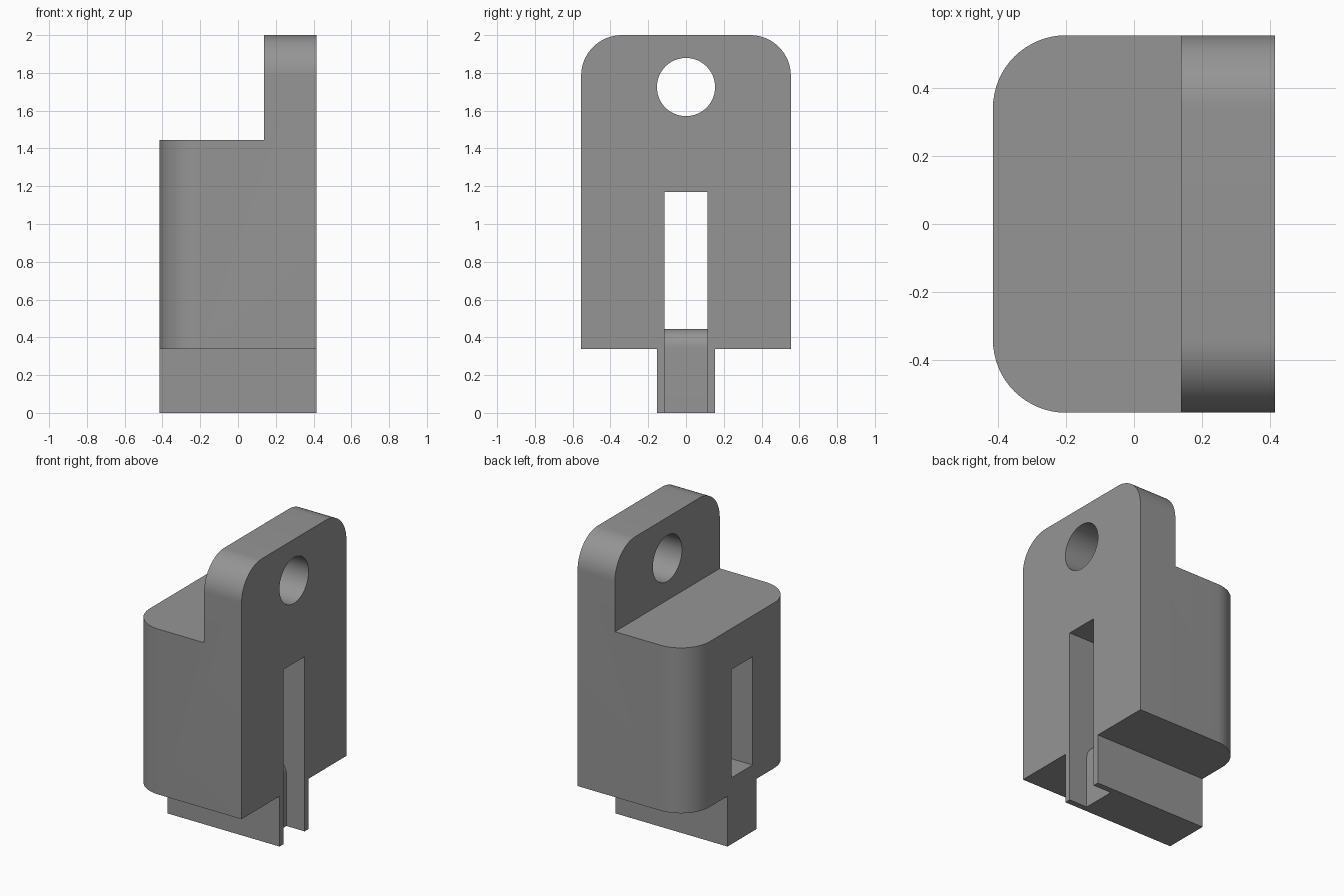
import bpy, bmesh, math
from mathutils import Vector, Matrix

if "Cube" in bpy.data.objects:
    bpy.data.objects.remove(bpy.data.objects["Cube"])

grey = bpy.data.materials.new("mid grey")
grey.diffuse_color = (0.3, 0.3, 0.3, 1)
grey.use_nodes = True
grey.node_tree.nodes["Principled BSDF"].inputs["Base Color"].default_value = grey.diffuse_color


def finish(bm, name):
    bmesh.ops.recalc_face_normals(bm, faces=bm.faces)
    mesh = bpy.data.meshes.new(name)
    bm.to_mesh(mesh)
    bm.free()
    mesh.materials.append(grey)
    obj = bpy.data.objects.new(name, mesh)
    bpy.context.collection.objects.link(obj)
    return obj


def prism(profile, half_width):
    """Extrude an x-z profile along y, centred on y = 0."""
    bm = bmesh.new()
    face = bm.faces.new([bm.verts.new((x, -half_width, z)) for x, z in profile])
    ext = bmesh.ops.extrude_face_region(bm, geom=[face])
    moved = [v for v in ext["geom"] if isinstance(v, bmesh.types.BMVert)]
    bmesh.ops.translate(bm, verts=moved, vec=(0, 2 * half_width, 0))
    return bm


def combine(target, other, operation):
    mod = target.modifiers.new(other.name, 'BOOLEAN')
    mod.operation = operation
    mod.solver = 'EXACT'
    mod.object = other
    bpy.context.view_layer.objects.active = target
    bpy.ops.object.modifier_apply(modifier=mod.name)
    bpy.data.objects.remove(other)


X, Y, R = 0.415, 0.555, 0.215

# Stepped body: block with a tall mounting tab on the right
bm = prism([(-X, 0.337), (X, 0.337), (X, 2), (0.138, 2), (0.138, 1.445), (-X, 1.445)], Y)


def rounded(edge):
    a, b = (v.co for v in edge.verts)
    upright = abs(a.z - b.z) > 0.5 and max(a.x, b.x) < 0
    tab_top = min(a.z, b.z) > 1.9 and abs(a.x - b.x) > 0.1
    return upright or tab_top


bmesh.ops.bevel(bm, geom=[e for e in bm.edges if rounded(e)], offset=R,
                offset_type='OFFSET', segments=16, profile=0.5, affect='EDGES')
body = finish(bm, "mount_body")

# Narrow foot rail under the body
foot = finish(prism([(-X, 0), (X, 0), (X, 0.45), (-X, 0.45)], 0.153), "foot_rail")
combine(body, foot, 'UNION')

# Slot through the body, with a rounded lip over the foot
lip = [(0.18 + 0.1 * math.cos(a), 0.345 + 0.1 * math.sin(a))
       for a in (math.pi / 2 * i / 12 for i in range(13))]
slot = finish(prism([(0.6, -0.1), (0.28, -0.1)] + lip
                    + [(-0.6, 0.445), (-0.6, 1.17), (0.6, 1.17)], 0.113), "slot_cutter")
slot.hide_render = True
combine(body, slot, 'DIFFERENCE')

# Round bolt hole through the tab
bm = bmesh.new()
bmesh.ops.create_cone(bm, cap_ends=True, segments=64, radius1=0.154, radius2=0.154, depth=1.2,
                      matrix=Matrix.Translation((0.4, 0, 1.725)) @ Matrix.Rotation(math.pi / 2, 4, 'Y'))
hole = finish(bm, "hole_cutter")
hole.hide_render = True
combine(body, hole, 'DIFFERENCE')

body.select_set(True)
bpy.context.view_layer.objects.active = body
bpy.ops.object.shade_smooth_by_angle(angle=math.radians(30))
